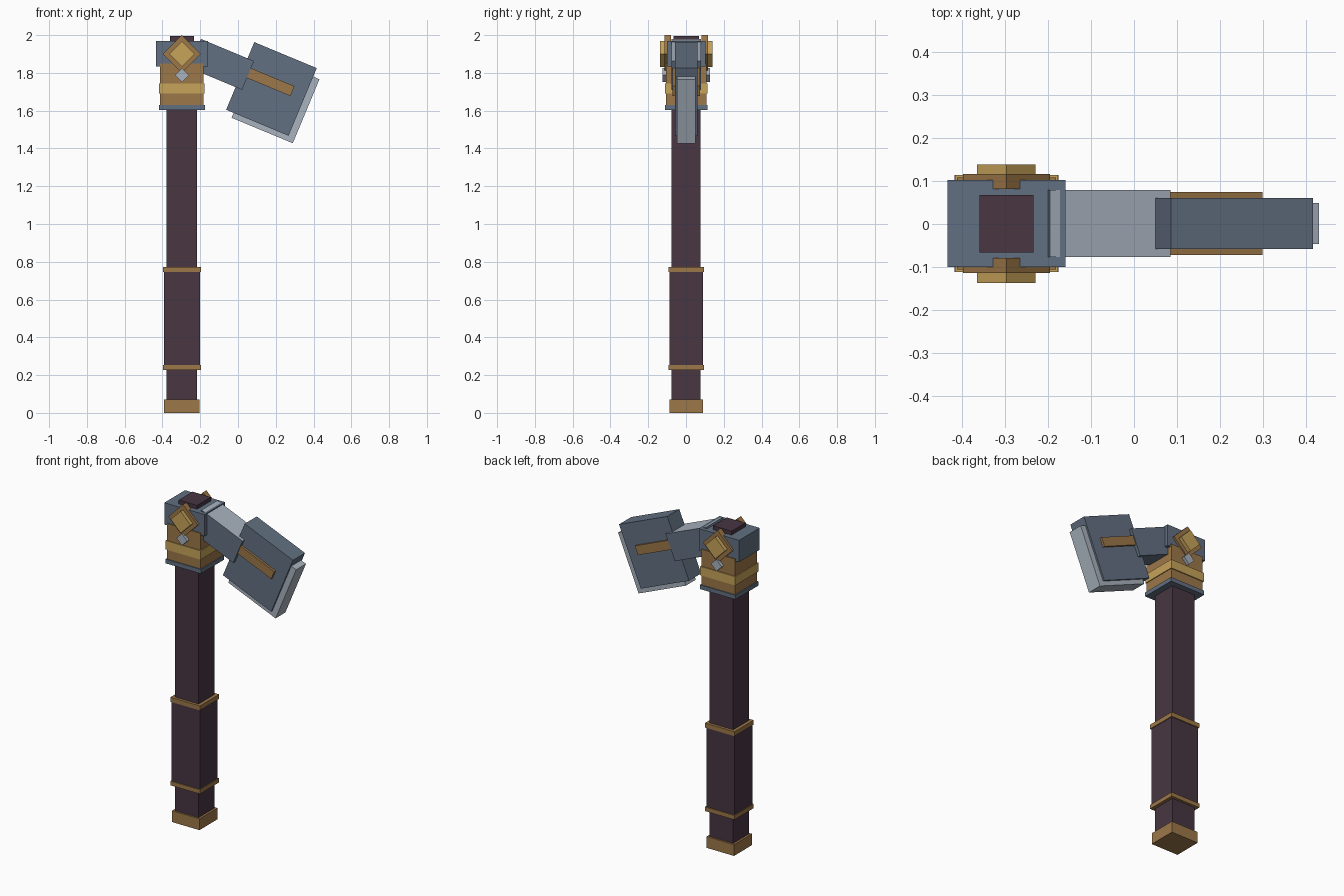
import bpy
import math
from mathutils import Matrix, Vector

cube = bpy.data.objects.get("Cube")
if cube:
    bpy.data.objects.remove(cube, do_unlink=True)


def material(name, *rgb):
    linear = [((c / 255 + 0.055) / 1.055) ** 2.4 for c in rgb] + [1.0]
    mat = bpy.data.materials.new(name)
    mat.use_nodes = True
    mat.diffuse_color = linear
    mat.node_tree.nodes["Principled BSDF"].inputs["Base Color"].default_value = linear
    return mat


WOOD = material("dark wood", 72, 54, 66)
BRONZE = material("bronze", 156, 119, 72)
GOLD = material("gold", 199, 163, 90)
STEEL = material("blue steel", 98, 112, 129)
PALE = material("pale steel", 168, 178, 190)


def box(name, mat, size, centre, tilt=0.0, pivot=(0, 0, 0)):
    """Box placed in a frame that is tilted about y at the pivot."""
    bpy.ops.mesh.primitive_cube_add(size=1)
    obj = bpy.context.object
    obj.name = name
    frame = Matrix.Translation(pivot) @ Matrix.Rotation(tilt, 4, "Y")
    obj.data.transform(frame @ Matrix.Translation(centre) @ Matrix.Diagonal((*size, 1)))
    obj.data.materials.append(mat)
    return obj


# Upright parts stacked on the handle axis: name, material, width, depth, bottom, top
AXIS = -0.297
stack = [
    ("pommel", BRONZE, 0.188, 0.176, 0, 0.07),
    ("shaft", WOOD, 0.162, 0.154, 0.03, 1.65),
    ("grip", WOOD, 0.192, 0.176, 0.24, 0.76),
    ("lower_grip_ring", BRONZE, 0.202, 0.188, 0.228, 0.254),
    ("upper_grip_ring", BRONZE, 0.202, 0.188, 0.745, 0.773),
    ("steel_collar", STEEL, 0.242, 0.226, 1.604, 1.63),
    ("bronze_socket", BRONZE, 0.23, 0.214, 1.625, 1.85),
    ("gold_band", GOLD, 0.24, 0.226, 1.69, 1.745),
    ("head_block", STEEL, 0.275, 0.202, 1.835, 1.97),
    ("shaft_cap", WOOD, 0.126, 0.134, 1.95, 1.994),
]
for name, mat, width, depth, low, high in stack:
    box(name, mat, (width, depth, high - low), (AXIS, 0.001, (low + high) / 2))

# Diamond ornaments on both faces of the head
for side, label in ((-1, "front"), (1, "back")):
    for name, mat, radius, inner, outer, z in (
        ("diamond_frame", BRONZE, 0.101, 0.08, 0.115, 1.9),
        ("diamond_gem", GOLD, 0.068, 0.09, 0.138, 1.9),
        ("small_stud", PALE, 0.037, 0.09, 0.126, 1.788),
    ):
        edge = radius * math.sqrt(2)
        box(f"{label}_{name}", mat, (edge, outer - inner, edge),
            (0, side * (inner + outer) / 2, 0), math.pi / 4, (AXIS, 0.001, z))

# Drooping axe head, in a frame centred on the head slab
TILT = math.radians(22.6)
HEAD = (0.177, 0.001, 1.715)


def head_part(name, mat, u0, u1, v0, v1, depth):
    return box(name, mat, (u1 - u0, depth, v1 - v0),
               ((u0 + u1) / 2, 0, (v0 + v1) / 2), TILT, HEAD)


head_part("axe_head", STEEL, -0.179, 0.179, -0.194, 0.194, 0.118)
head_part("blade_edge", PALE, -0.136, 0.215, -0.222, 0.145, 0.096)
head_part("head_inlay", BRONZE, -0.16, 0.107, 0.004, 0.06, 0.146)
arm = head_part("axe_arm", STEEL, -0.446, -0.142, -0.064, 0.101, 0.156)

# Polished top on the arm
arm.data.materials.append(PALE)
up = Vector((math.sin(TILT), 0, math.cos(TILT)))
for face in arm.data.polygons:
    face.material_index = int(face.normal.dot(up) > 0.9)
